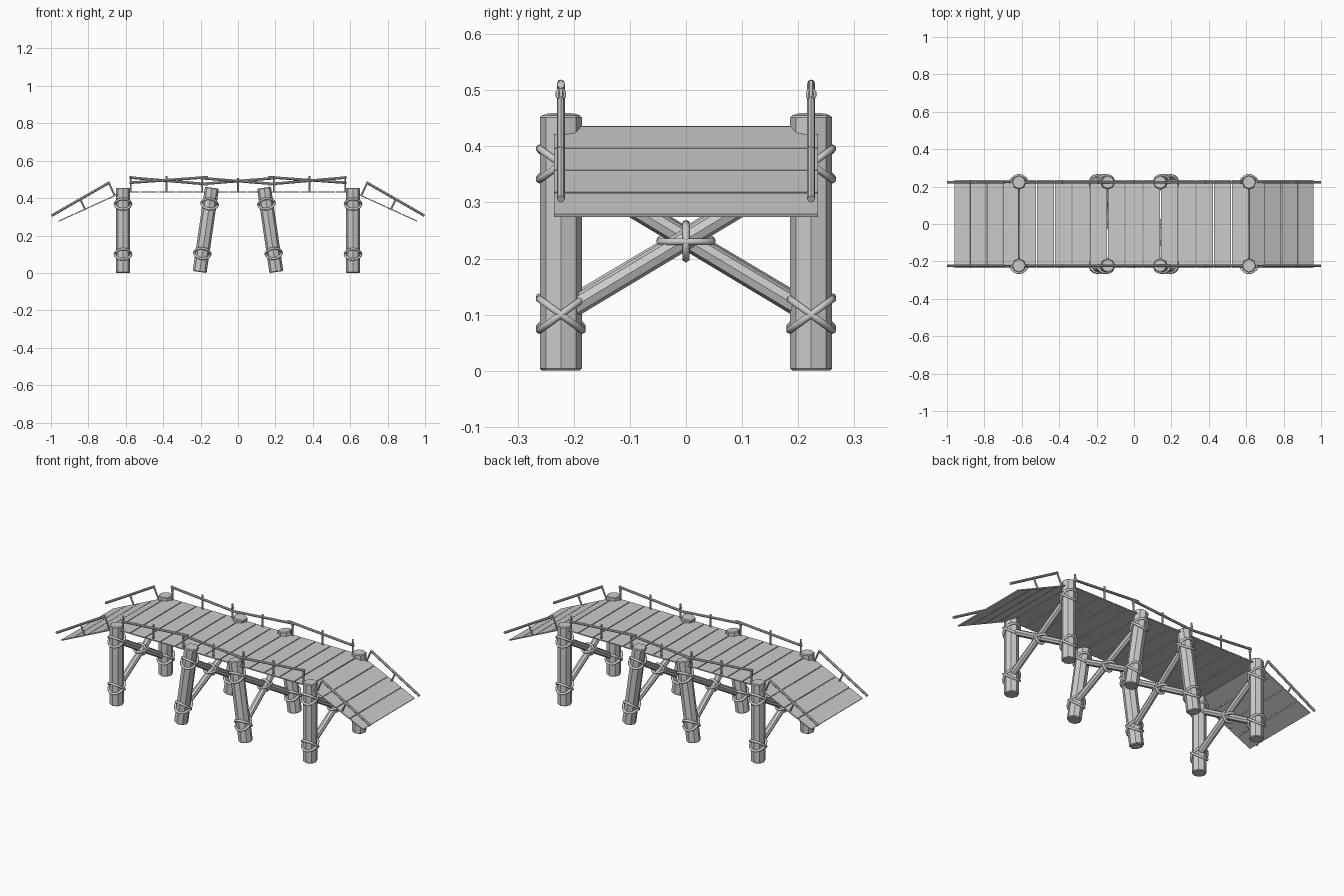
import bpy, bmesh, math
from mathutils import Matrix, Vector

if "Cube" in bpy.data.objects:
    bpy.data.objects.remove(bpy.data.objects["Cube"], do_unlink=True)

GREY = (0.6, 0.6, 0.6, 1)
wood = bpy.data.materials.new("plain grey")
wood.diffuse_color = GREY
wood.use_nodes = True
wood.node_tree.nodes["Principled BSDF"].inputs["Base Color"].default_value = GREY

SIDE = 0.223        # distance of posts and rails from the centre line
DECK = 0.436        # top of the level deck
END = 0.615         # where the ramps start
TIP = Vector((0.96, 0, 0.276))


def finish(name, bm, smooth=False):
    mesh = bpy.data.meshes.new(name)
    bm.to_mesh(mesh)
    bm.free()
    mesh.materials.append(wood)
    obj = bpy.data.objects.new(name, mesh)
    bpy.context.collection.objects.link(obj)
    if smooth:
        mesh.shade_smooth()
    return obj


def rod(name, a, b, radius, sides, frame=Matrix()):
    """Straight faceted pole from a to b."""
    a, b = frame @ Vector(a), frame @ Vector(b)
    turn = (b - a).to_track_quat('Z', 'Y').to_matrix().to_4x4()
    bm = bmesh.new()
    bmesh.ops.create_cone(bm, cap_ends=True, segments=sides, radius1=radius, radius2=radius,
                          depth=(b - a).length, matrix=Matrix.Translation((a + b) / 2) @ turn)
    return finish(name, bm)


def rope_ring(name, matrix, rx, ry, thick=0.007, around=20, section=6):
    """Elliptical rope loop lying in the local xy plane."""
    bm = bmesh.new()
    rings = []
    for i in range(around):
        u = math.tau * i / around
        mid = Vector((rx * math.cos(u), ry * math.sin(u), 0))
        out = Vector((math.cos(u), math.sin(u), 0))
        rings.append([bm.verts.new(matrix @ (mid + thick * (
            out * math.cos(v) + Vector((0, 0, math.sin(v))))))
            for v in (math.tau * k / section for k in range(section))])
    for i in range(around):
        p, q = rings[i], rings[(i + 1) % around]
        for k in range(section):
            n = (k + 1) % section
            bm.faces.new((p[k], q[k], q[n], p[n]))
    return finish(name, bm, True)


def plank(name, centre, width, angle=0):
    bm = bmesh.new()
    bmesh.ops.create_cube(bm, size=1, matrix=Matrix.Translation(centre)
                          @ Matrix.Rotation(angle, 4, 'Y') @ Matrix.Diagonal((width, 0.47, 0.006, 1)))
    return finish(name, bm)


# Trestles: two posts, crossed braces and rope lashings, the middle pair leaning inwards
LOW, HIGH = 0.1, 0.368
for x, lean in ((-END, 0), (-0.205, 8.3), (0.205, -8.3), (END, 0)):
    frame = Matrix.Translation((x, 0, 0.005 if lean else 0)) @ Matrix.Rotation(math.radians(lean), 4, 'Y')
    for s in (-1, 1):
        post = rod("post", (0, s * SIDE, 0), (0, s * SIDE, 0.455), 0.0375, 8, frame)
        bevel = post.modifiers.new("worn_ends", 'BEVEL')
        bevel.width = 0.004
        bevel.segments = 1
        bevel.limit_method = 'ANGLE'
        bevel.angle_limit = math.radians(60)
        rod("cross_brace", (0.008 * s, -s * SIDE, LOW), (0.008 * s, s * SIDE, HIGH), 0.018, 8, frame)
        for z in (LOW, HIGH):
            for tilt in (-36, 36):
                m = frame @ Matrix.Translation((0, s * SIDE, z)) @ Matrix.Rotation(math.radians(tilt), 4, 'X')
                rope_ring("post_lashing", m, 0.043, 0.047)
    middle = frame @ Matrix.Translation((0, 0, (LOW + HIGH) / 2 - 0.004))
    rope_ring("brace_lashing", middle, 0.028, 0.046)
    rope_ring("brace_lashing", middle @ Matrix.Rotation(math.pi / 2, 4, 'X'), 0.028, 0.03)

# Level deck
COUNT = 13
pitch = 2 * END / COUNT
for i in range(COUNT):
    plank("deck_plank", (-END + pitch * (i + 0.5), 0, DECK - 0.003), pitch - 0.005)

# Ramps at both ends
start = Vector((END, 0, DECK - 0.003))
slope = math.atan2(start.z - TIP.z, TIP.x - start.x)
length = (TIP - start).length / 4
for s in (-1, 1):
    for i in range(4):
        c = start.lerp(TIP, (i + 0.5) / 4)
        plank("ramp_plank", (s * c.x, 0, c.z), length - 0.004, s * slope)

# Handrails: the far side is the near side turned half round
RAILS = (((-0.58, 0.482), (-0.16, 0.512)),
         ((-0.2, 0.507), (0.2, 0.475)),
         ((0.16, 0.474), (0.58, 0.51)))
for turn in (0, math.pi):
    frame = Matrix.Rotation(turn, 4, 'Z')
    for (x1, z1), (x2, z2) in RAILS:
        rod("handrail", (x1, -SIDE, z1), (x2, -SIDE, z2), 0.007, 8, frame)
    for i in range(-3, 4):
        x = i * 0.191
        rod("rail_stake", (x, -SIDE, DECK - 0.006), (x, -SIDE, 0.517 if i else 0.507), 0.005, 6, frame)
        wrap = frame @ Matrix.Translation((x, -SIDE, 0.493)) @ Matrix.Rotation(math.pi / 2, 4, 'Y')
        rope_ring("rail_lashing", wrap, 0.009, 0.007, 0.003, 10)
    for s in (-1, 1):
        rod("ramp_handrail", (s * 0.688, -SIDE, 0.483), (s * 0.997, -SIDE, 0.306), 0.007, 8, frame)
        rod("ramp_stake", (s * 0.693, -SIDE, 0.487), (s * 0.658, -SIDE, 0.41), 0.005, 6, frame)
        rod("ramp_stake", (s * 0.846, -SIDE, 0.4), (s * 0.816, -SIDE, 0.336), 0.005, 6, frame)
